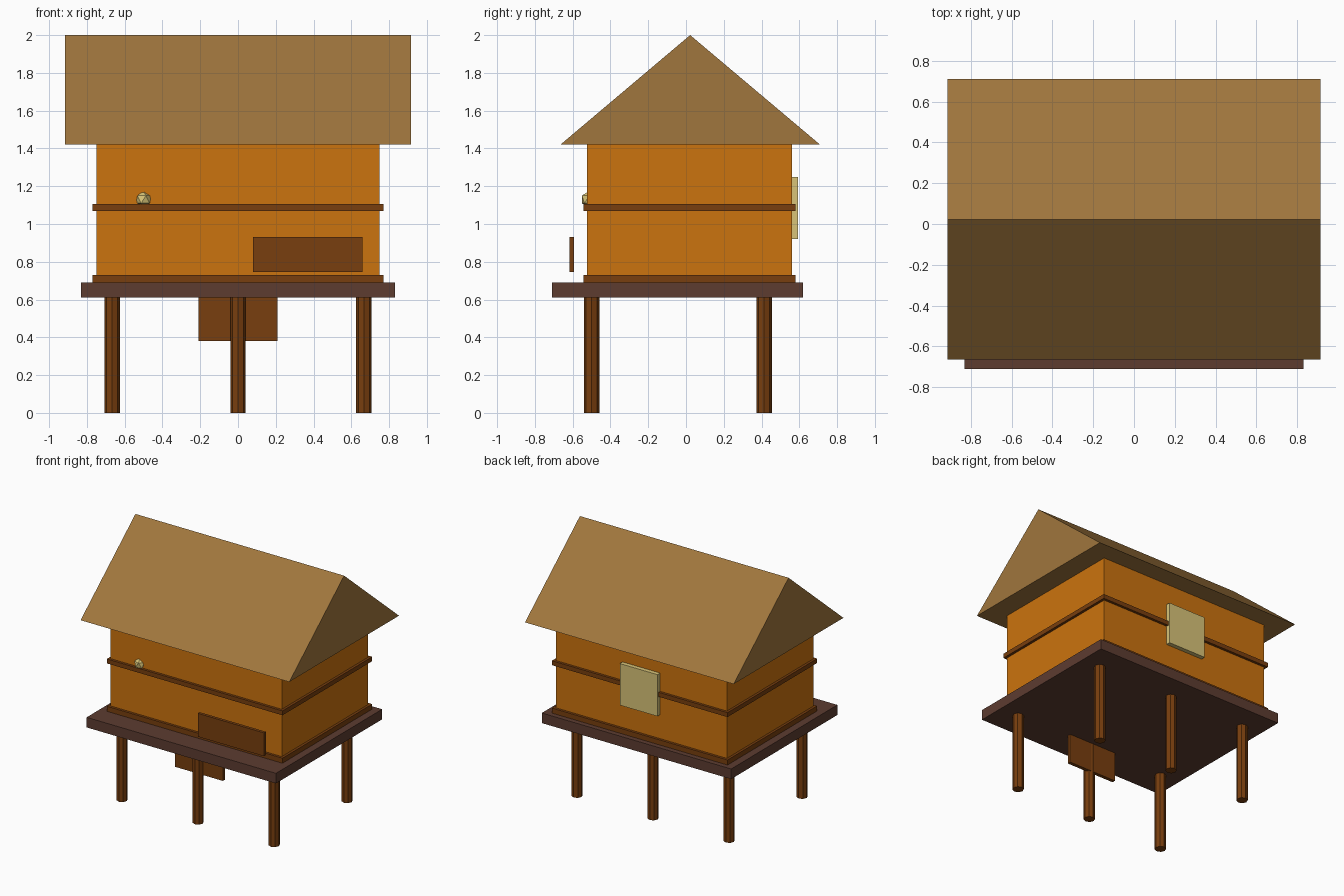
import bpy, bmesh
from mathutils import Vector

if "Cube" in bpy.data.objects:
    bpy.data.objects.remove(bpy.data.objects["Cube"])


def material(name, r, g, b):
    lin = [((c / 255 + 0.055) / 1.055) ** 2.4 if c > 10 else c / 255 / 12.92 for c in (r, g, b)]
    m = bpy.data.materials.new(name)
    m.diffuse_color = (*lin, 1)
    m.use_nodes = True
    m.node_tree.nodes["Principled BSDF"].inputs["Base Color"].default_value = m.diffuse_color
    return m


THATCH = material("thatch", 160, 118, 61)
ORANGE = material("orange wall", 203, 115, 14)
BROWN = material("brown wood", 120, 62, 14)
DECK = material("dark deck wood", 93, 60, 48)
CREAM = material("cream", 216, 196, 120)


def add(name, bm, mat):
    bmesh.ops.recalc_face_normals(bm, faces=bm.faces)
    me = bpy.data.meshes.new(name)
    bm.to_mesh(me)
    bm.free()
    me.materials.append(mat)
    ob = bpy.data.objects.new(name, me)
    bpy.context.collection.objects.link(ob)
    return ob


def box(name, x, y, z, mat):
    """Box from (min, max) ranges."""
    bm = bmesh.new()
    bmesh.ops.create_cube(bm, size=1)
    for v in bm.verts:
        v.co = Vector([a + (b - a) * (c + 0.5) for (a, b), c in zip((x, y, z), v.co)])
    return add(name, bm, mat)


# Platform, walls and trim bands
box("deck", (-0.83, 0.83), (-0.71, 0.62), (0.61, 0.69), DECK)
box("walls", (-0.75, 0.75), (-0.523, 0.56), (0.69, 1.42), ORANGE)
box("lower_band", (-0.77, 0.77), (-0.543, 0.58), (0.69, 0.73), BROWN)
box("upper_band", (-0.77, 0.77), (-0.543, 0.58), (1.07, 1.105), BROWN)

# Gabled roof: triangle profile extruded along x
bm = bmesh.new()
profile = [(-0.665, 1.42), (0.71, 1.42), (0.022, 2.0)]
face = bm.faces.new([bm.verts.new((-0.915, y, z)) for y, z in profile])
ext = bmesh.ops.extrude_face_region(bm, geom=[face])
moved = [g for g in ext["geom"] if isinstance(g, bmesh.types.BMVert)]
bmesh.ops.translate(bm, verts=moved, vec=(1.83, 0, 0))
# keep the end cap the extrusion may have dropped
bmesh.ops.holes_fill(bm, edges=bm.edges, sides=3)
add("roof", bm, THATCH)

# Six stilts
for row, y in (("front", -0.5), ("back", 0.413)):
    for col, x in (("left", -0.667), ("middle", 0), ("right", 0.667)):
        bm = bmesh.new()
        bmesh.ops.create_cone(bm, cap_ends=True, segments=8, radius1=0.041, radius2=0.041, depth=0.61)
        bmesh.ops.translate(bm, verts=bm.verts, vec=(x, y, 0.305))
        add(f"{row}_{col}_post", bm, BROWN)

# Boards and window
box("hanging_board", (-0.21, 0.21), (-0.49, -0.463), (0.38, 0.61), BROWN)
box("front_board", (0.08, 0.66), (-0.618, -0.594), (0.745, 0.93), BROWN)
box("back_window", (-0.165, 0.165), (0.558, 0.594), (0.92, 1.25), CREAM)

# Small faceted lamp on the front wall
bm = bmesh.new()
bmesh.ops.create_icosphere(bm, subdivisions=1, radius=0.045)
bmesh.ops.translate(bm, verts=bm.verts, vec=(-0.5, -0.513, 1.13))
add("lamp", bm, CREAM)
